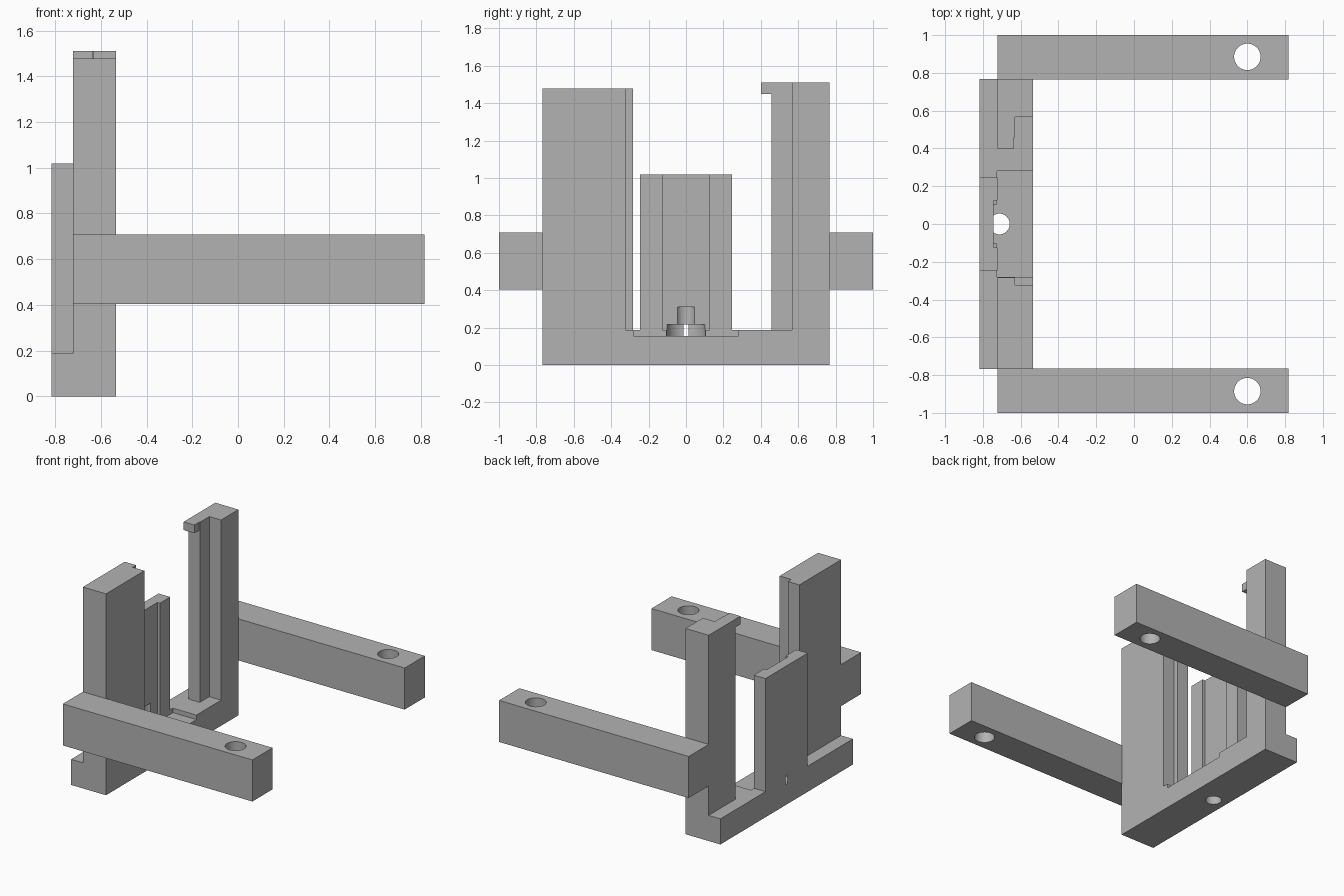
import bpy
import bmesh
import math

cube = bpy.data.objects.get("Cube")
if cube:
    bpy.data.objects.remove(cube, do_unlink=True)

grey = bpy.data.materials.new("plain grey")
grey.use_nodes = True
grey.diffuse_color = (0.45, 0.45, 0.45, 1)
grey.node_tree.nodes["Principled BSDF"].inputs["Base Color"].default_value = grey.diffuse_color


def prism(name, outline, z0, z1):
    """Extrude a flat outline in x and y from z0 up to z1."""
    bm = bmesh.new()
    face = bm.faces.new([bm.verts.new((x, y, z0)) for x, y in outline])
    top = bmesh.ops.extrude_face_region(bm, geom=[face])["geom"]
    for v in top:
        if isinstance(v, bmesh.types.BMVert):
            v.co.z = z1
    bmesh.ops.recalc_face_normals(bm, faces=bm.faces)
    mesh = bpy.data.meshes.new(name)
    bm.to_mesh(mesh)
    bm.free()
    mesh.materials.append(grey)
    obj = bpy.data.objects.new(name, mesh)
    bpy.context.collection.objects.link(obj)
    return obj


def box(name, x0, x1, y0, y1, z0, z1):
    return prism(name, [(x0, y0), (x1, y0), (x1, y1), (x0, y1)], z0, z1)


def cylinder(name, x, y, r, z0, z1, sides=40):
    turn = [2 * math.pi * i / sides for i in range(sides)]
    return prism(name, [(x + r * math.cos(a), y + r * math.sin(a)) for a in turn], z0, z1)


def combine(target, tool, operation):
    """Join or cut with a tool, then discard the tool."""
    mod = target.modifiers.new(operation.lower(), "BOOLEAN")
    mod.operation = operation
    mod.solver = "EXACT"
    mod.object = tool
    bpy.context.view_layer.objects.active = target
    bpy.ops.object.modifier_apply(modifier=mod.name)
    bpy.data.objects.remove(tool, do_unlink=True)


BACK, MID, FRONT, STEP = -0.817, -0.722, -0.534, -0.63
END, FLOOR = 0.768, 0.188

# Foot bar carrying everything
bracket = box("slotted_bracket", BACK, FRONT, -END, END, 0, FLOOR)

# Wide post with a small rebate, and slim post with a deep rebate
wide = [(MID, -END), (FRONT, -END), (FRONT, -0.323), (STEP, -0.323),
        (STEP, -0.283), (MID, -0.283)]
slim = [(MID, 0.457), (STEP, 0.457), (STEP, 0.567), (FRONT, 0.567),
        (FRONT, END), (MID, END)]
# Middle plate with a shallow groove
plate = [(BACK, -0.245), (MID, -0.245), (MID, -0.125), (-0.743, -0.125),
         (-0.743, 0.125), (MID, 0.125), (MID, 0.245), (BACK, 0.245)]
parts = [
    prism("wide_post", wide, 0, 1.478),
    prism("slim_post", slim, 0, 1.51),
    prism("middle_plate", plate, 0.1, 1.018),
    box("hook", MID, -0.635, 0.4, 0.5, 1.45, 1.51),
]
# Side arms
for side in (-1, 1):
    parts.append(box("arm", MID, -BACK, *sorted((side * 0.766, side)), 0.404, 0.709))
for part in parts:
    combine(bracket, part, "UNION")

# Recess in the foot, stepped screw hole, and arm holes
cutters = [
    box("recess", MID - 0.002, -0.5, -0.28, 0.28, 0.155, FLOOR + 0.001),
    cylinder("screw_hole", -0.713, 0, 0.055, -0.1, 0.31),
    cylinder("screw_head_seat", -0.713, 0, 0.105, 0.15, 0.218),
]
for side in (-1, 1):
    cutters.append(cylinder("arm_hole", 0.6, side * 0.885, 0.07, 0.3, 0.8))
for cutter in cutters:
    combine(bracket, cutter, "DIFFERENCE")

# Merge coplanar faces and keep edges sharp
bm = bmesh.new()
bm.from_mesh(bracket.data)
bmesh.ops.remove_doubles(bm, verts=bm.verts, dist=0.0005)
bmesh.ops.dissolve_limit(bm, angle_limit=0.01, verts=bm.verts, edges=bm.edges)
bm.to_mesh(bracket.data)
bm.free()
bpy.ops.object.select_all(action="DESELECT")
bracket.select_set(True)
bpy.context.view_layer.objects.active = bracket
bpy.ops.object.shade_smooth_by_angle(angle=math.radians(30))
